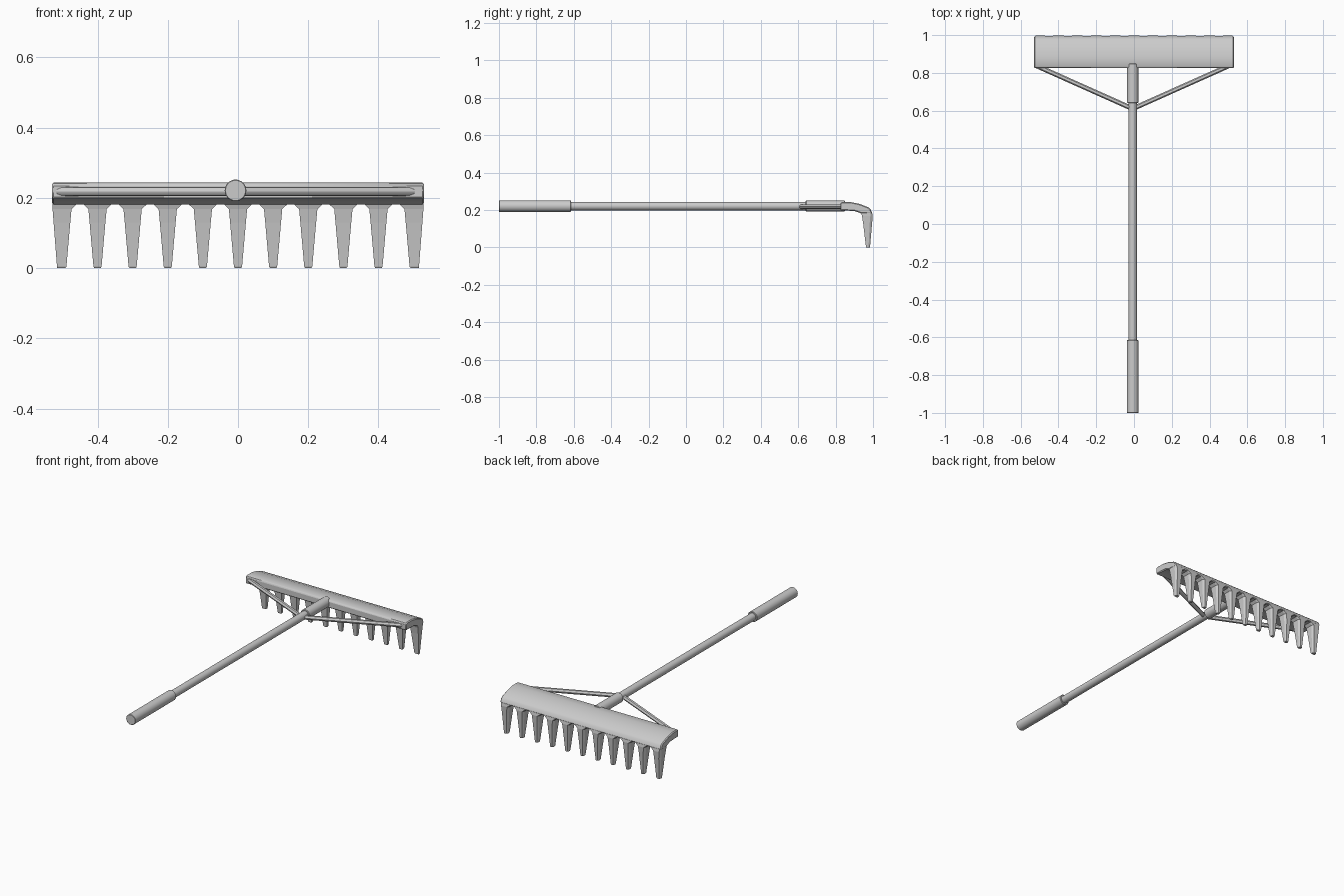
import bpy, bmesh, math
from mathutils import Vector

if "Cube" in bpy.data.objects:
    bpy.data.objects.remove(bpy.data.objects["Cube"])

CX, CZ = -0.007, 0.221   # handle axis


def finish(bm, name, bevel=0, smooth=True):
    bmesh.ops.recalc_face_normals(bm, faces=bm.faces)
    mesh = bpy.data.meshes.new(name)
    bm.to_mesh(mesh)
    bm.free()
    ob = bpy.data.objects.new(name, mesh)
    bpy.context.collection.objects.link(ob)
    if bevel:
        mod = ob.modifiers.new("edge_bevel", 'BEVEL')
        mod.width = bevel
        mod.segments = 1
        mod.limit_method = 'ANGLE'
        mod.angle_limit = math.radians(50)
    if smooth:
        bpy.ops.object.select_all(action='DESELECT')
        ob.select_set(True)
        bpy.context.view_layer.objects.active = ob
        bpy.ops.object.shade_smooth_by_angle(angle=math.radians(30))
    return ob


def loft(bm, rings):
    vs = [[bm.verts.new(p) for p in r] for r in rings]
    n = len(vs[0])
    for a, b in zip(vs, vs[1:]):
        for i in range(n):
            bm.faces.new((a[i], a[(i + 1) % n], b[(i + 1) % n], b[i]))
    bm.faces.new(vs[0][::-1])
    bm.faces.new(vs[-1])


def rod(name, a, b, r, sides=18, bevel=0):
    a, b = Vector(a), Vector(b)
    q = (b - a).to_track_quat('Z', 'Y')
    angs = [2 * math.pi * i / sides for i in range(sides)]
    circle = [q @ Vector((r * math.cos(t), r * math.sin(t), 0)) for t in angs]
    bm = bmesh.new()
    loft(bm, [[p + c for c in circle] for p in (a, b)])
    return finish(bm, name, bevel)


# handle, grip and ferrule
rod("handle", (CX, -0.95, CZ), (CX, 0.8, CZ), 0.0225)
rod("grip", (CX, -1, CZ), (CX, -0.615, CZ), 0.031, bevel=0.002)
rod("ferrule", (CX, 0.64, CZ), (CX, 0.85, CZ), 0.0295, bevel=0.003)

# diagonal braces
for side, s in (("left", -1), ("right", 1)):
    rod("brace_" + side, (CX, 0.61, 0.218), (CX + s * 0.515, 0.84, 0.218), 0.0125, 12)

# curved head plate
profile = [(0.825, 0.197), (0.825, 0.238), (0.835, 0.243), (0.88, 0.243),
           (0.925, 0.234), (0.975, 0.215), (0.987, 0.205), (0.996, 0.181),
           (0.941, 0.181), (0.937, 0.181), (0.925, 0.187), (0.90, 0.195), (0.86, 0.197)]
bm = bmesh.new()
loft(bm, [[(x, y, z) for y, z in profile] for x in (-0.53, 0.53)])
finish(bm, "head_plate", bevel=0.005)

# teeth: height, half width, near y, far y, chamfer on the far side
levels = [(0.185, 0.044, 0.936, 0.995, 0.004),
          (0.168, 0.026, 0.941, 0.998, 0.008),
          (0.13, 0.0225, 0.947, 0.995, 0.008),
          (0.004, 0.0115, 0.962, 0.984, 0.005),
          (0.0, 0.009, 0.964, 0.982, 0.005)]
for i in range(11):
    cx = (i - 5) * 0.1
    rings = []
    for z, w, y0, y1, c in levels:
        xa, xb = cx - w, cx + w
        # end teeth run flush with the plate ends
        edge = 0.515 + 0.013 * min(1, z / 0.168)
        if i == 0:
            xa = -edge
        if i == 10:
            xb = edge
        rings.append([(xa, y0, z), (xb, y0, z), (xb, y1 - 1.6 * c, z),
                      (xb - c, y1, z), (xa + c, y1, z), (xa, y1 - 1.6 * c, z)])
    bm = bmesh.new()
    loft(bm, rings)
    finish(bm, f"tooth_{i + 1}", smooth=False)
